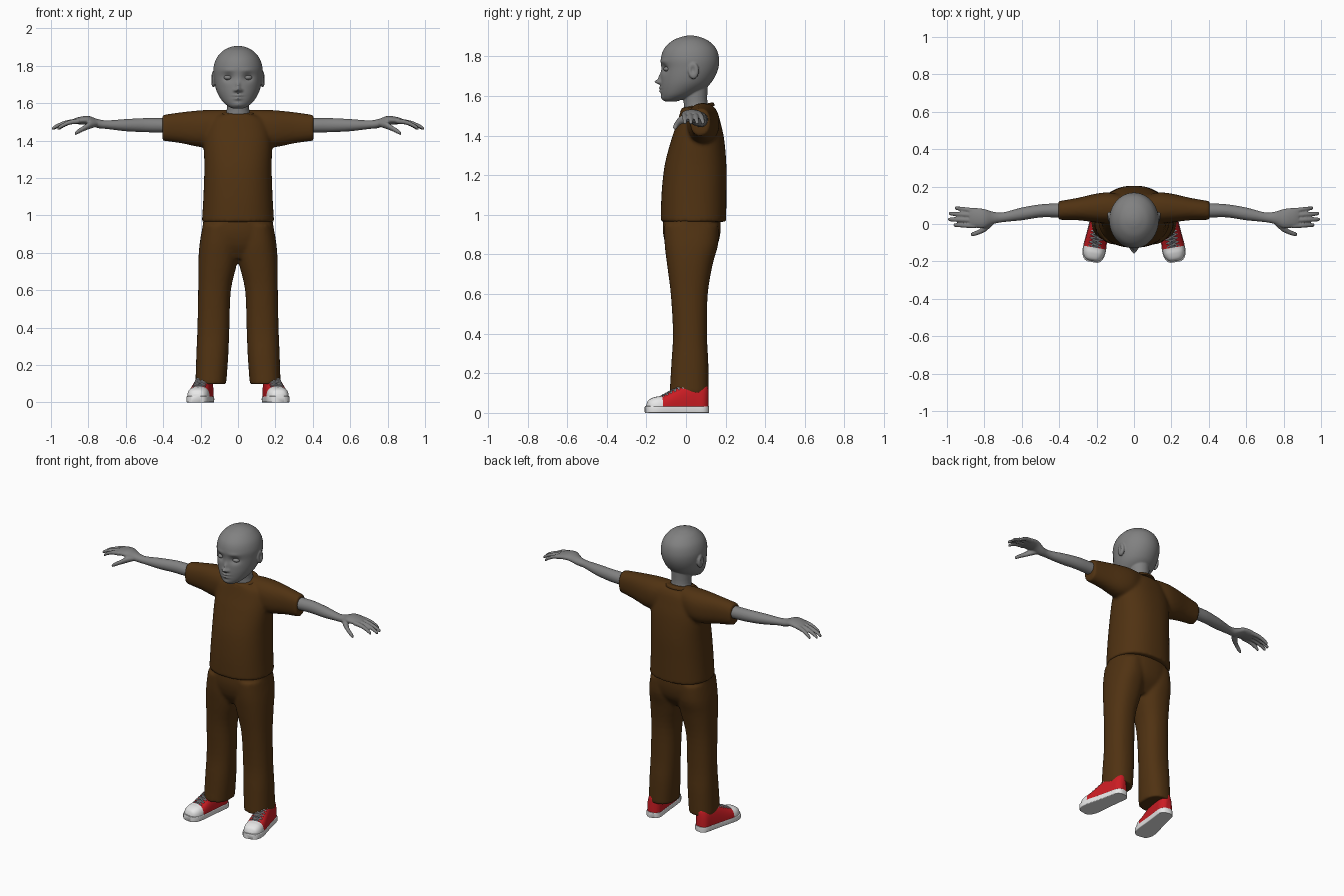
import bpy, bmesh, math
from mathutils import Matrix, Vector

cube = bpy.data.objects.get("Cube")
if cube:
    bpy.data.objects.remove(cube)


def material(name, rgb):
    m = bpy.data.materials.new(name)
    m.use_nodes = True
    m.diffuse_color = (*rgb, 1)
    bsdf = next(n for n in m.node_tree.nodes if n.type == 'BSDF_PRINCIPLED')
    bsdf.inputs["Base Color"].default_value = (*rgb, 1)
    bsdf.inputs["Roughness"].default_value = 0.8
    return m


SKIN = material("grey skin", (0.22, 0.22, 0.22))
CLOTH = material("brown cloth", (0.08, 0.032, 0.006))
RED = material("red canvas", (0.6, 0.012, 0.017))
WHITE = material("white rubber", (0.8, 0.8, 0.8))
DARK = material("dark grey tongue", (0.09, 0.09, 0.1))
LACE = material("pale grey lace", (0.5, 0.5, 0.52))


def resample(rings, steps):
    """Smooth spline through the ring measurements."""
    out = []
    for i in range(len(rings) - 1):
        b, c = rings[i], rings[i + 1]
        a, d = rings[max(i - 1, 0)], rings[min(i + 2, len(rings) - 1)]
        for k in range(steps):
            t = k / steps
            out.append([0.5 * (2 * q + (r - p) * t + (2 * p - 5 * q + 4 * r - s) * t * t
                               + (3 * q - p - 3 * r + s) * t ** 3)
                        for p, q, r, s in zip(a, b, c, d)])
    return out + [list(rings[-1])]


def loft(bm, axis, rings, side=1, power=2.0, n=32, steps=4, tilt=0.0):
    """Skin over rings (position, low a, high a, low b, high b) along one axis."""
    order = {'x': (2, 0, 1), 'y': (0, 2, 1), 'z': (0, 1, 2)}[axis]
    loops = []
    for pos, a0, a1, b0, b1 in resample(rings, steps):
        loop = []
        for k in range(n):
            ang = 2 * math.pi * k / n
            c, s = math.cos(ang), math.sin(ang)
            a = (a0 + a1) / 2 + (a1 - a0) / 2 * math.copysign(abs(c) ** (2 / power), c)
            b = (b0 + b1) / 2 + (b1 - b0) / 2 * math.copysign(abs(s) ** (2 / power), s)
            p = {'x': (pos, a, b), 'y': (a, pos, b), 'z': (a, b, pos + tilt * b)}[axis]
            loop.append(bm.verts.new((p[0] * side, p[1], p[2])))
        loops.append(loop)
    for l0, l1 in zip(loops, loops[1:]):
        for k in range(n):
            bm.faces.new((l0[k], l0[(k + 1) % n], l1[(k + 1) % n], l1[k]))
    bm.faces.new(loops[0])
    bm.faces.new(loops[-1])
    return [v for l in loops for v in l]


def ball(bm, centre, size):
    mat = Matrix.Translation(centre) @ Matrix.Diagonal((*size, 1))
    return bmesh.ops.create_uvsphere(bm, u_segments=32, v_segments=20, radius=1, matrix=mat)["verts"]


def make(name, bm, mats, mirror=False, voxel=0, smooth=4):
    bmesh.ops.recalc_face_normals(bm, faces=bm.faces)
    me = bpy.data.meshes.new(name)
    bm.to_mesh(me)
    bm.free()
    for m in mats:
        me.materials.append(m)
    me.shade_smooth()
    me.set_sharp_from_angle(angle=math.radians(45))
    ob = bpy.data.objects.new(name, me)
    bpy.context.scene.collection.objects.link(ob)
    if voxel:
        r = ob.modifiers.new("blend", 'REMESH')
        r.mode, r.voxel_size, r.use_smooth_shade = 'VOXEL', voxel, True
        s = ob.modifiers.new("soften", 'SMOOTH')
        s.factor, s.iterations = 0.5, smooth
    if mirror:
        ob.modifiers.new("mirror", 'MIRROR').use_clip = False
    return ob


# Head: skull with sculpted face, neck, ears
bm = bmesh.new()
skull = [(1.572, -.03, .03, -.105, -.05), (1.585, -.055, .055, -.118, -.01),
         (1.61, -.083, .083, -.125, .05), (1.65, -.108, .108, -.128, .11),
         (1.69, -.122, .122, -.127, .142), (1.74, -.13, .13, -.125, .163),
         (1.79, -.131, .131, -.127, .167), (1.84, -.115, .115, -.11, .152),
         (1.88, -.08, .08, -.068, .112), (1.9, -.04, .04, -.02, .065), (1.906, -.01, .01, .012, .032)]
# bumps and dents: x, z, width x, width z, depth (negative is forward)
face = [(0, 1.672, .013, .011, -.03), (0, 1.695, .011, .02, -.013), (.016, 1.668, .009, .008, -.011),
        (.052, 1.737, .026, .02, .016), (.05, 1.775, .035, .01, -.004), (0, 1.641, .022, .006, -.011),
        (0, 1.624, .02, .007, -.01), (0, 1.633, .03, .003, .004), (0, 1.592, .025, .012, -.006)]
for v in loft(bm, 'z', skull, n=128, steps=10):
    if v.co.y < -.02:
        x, z = abs(v.co.x), v.co.z
        v.co.y += sum(d * math.exp(-((x - fx) / wx) ** 2 - ((z - fz) / wz) ** 2)
                      for fx, fz, wx, wz, d in face)
loft(bm, 'z', [(1.49, -.1, .1, -.01, .14), (1.53, -.073, .073, -.01, .125),
               (1.57, -.06, .06, -.012, .108), (1.66, -.062, .062, -.02, .11)])
for s in (1, -1):
    for v in ball(bm, (s * .132, .038, 1.728), (.015, .027, .042)):
        near = math.exp(-((v.co.y - .034) / .013) ** 2 - ((v.co.z - 1.732) / .022) ** 2)
        v.co.x -= s * .014 * near if abs(v.co.x) > .132 else 0
make("head", bm, [SKIN], voxel=.0045, smooth=2)

# Eyes and lids
bm = bmesh.new()
ball(bm, (.053, -.093, 1.737), (.023, .021, .0135))
make("eye", bm, [SKIN], mirror=True)

# Arm, palm, fingers
bm = bmesh.new()
loft(bm, 'x', [(.3, .03, .115, 1.44, 1.52), (.42, .035, .11, 1.443, 1.52), (.5, .035, .105, 1.445, 1.52),
               (.6, .02, .088, 1.45, 1.515), (.7, .01, .062, 1.462, 1.508), (.75, .0, .065, 1.467, 1.515),
               (.8, -.022, .08, 1.485, 1.532), (.85, -.02, .086, 1.487, 1.526), (.88, -.012, .08, 1.49, 1.516)])
for y0, y1, tip in ((-.01, -.005, .965), (.02, .025, .995), (.046, .056, .99), (.07, .086, .958)):
    rings = []
    for t, drop, r in ((0, 0, .014), (.45, .008, .0125), (.8, .026, .011), (.97, .04, .0095), (1, .042, .004)):
        y, z = y0 + (y1 - y0) * t, 1.505 - drop
        rings.append((.85 + (tip - .85) * t, y - r, y + r, z - r, z + r))
    loft(bm, 'x', rings, n=16)
loft(bm, 'x', [(.755, -.005, .04, 1.475, 1.505), (.79, -.038, .01, 1.463, 1.503), (.825, -.055, -.026, 1.45, 1.48),
               (.862, -.066, -.043, 1.432, 1.456), (.873, -.06, -.05, 1.43, 1.442)], n=16)
make("arm", bm, [SKIN], mirror=True, voxel=.005, smooth=2)

# Shirt: torso and two short sleeves
bm = bmesh.new()
loft(bm, 'z', [(.965, -.193, .193, -.127, .203), (1.1, -.185, .185, -.124, .204), (1.25, -.18, .18, -.108, .204),
               (1.38, -.182, .182, -.074, .193), (1.46, -.172, .172, -.047, .176), (1.515, -.145, .145, -.03, .16),
               (1.542, -.085, .085, -.022, .142)], power=2.3, n=48)
for s in (1, -1):
    loft(bm, 'x', [(.05, .02, .15, 1.4, 1.565), (.13, .005, .168, 1.37, 1.565), (.2, .008, .163, 1.365, 1.562),
                   (.3, .02, .14, 1.385, 1.552), (.405, .022, .122, 1.4, 1.537)], side=s, power=2.3)
make("shirt", bm, [CLOTH], voxel=.01)

# Collar ring around the neck
bm = bmesh.new()
loops = [(1.525, -.09, .09, -.03, .145), (1.54, -.088, .088, -.022, .14), (1.544, -.078, .078, -.015, .13)]
loft(bm, 'z', loops, tilt=.18, n=48)
make("collar", bm, [CLOTH])

# Trousers: hips and two legs
bm = bmesh.new()
loft(bm, 'z', [(1.0, -.182, .182, -.112, .172), (.92, -.19, .19, -.117, .175), (.84, -.19, .19, -.1, .155),
               (.77, -.13, .13, -.06, .1)], power=2.3, n=48)
for s in (1, -1):
    loft(bm, 'z', [(.95, .005, .188, -.11, .165), (.85, -.004, .205, -.108, .162), (.75, .004, .212, -.096, .135),
                   (.6, .038, .213, -.077, .11), (.4, .046, .217, -.066, .106), (.25, .052, .223, -.074, .113),
                   (.098, .063, .228, -.083, .115)], side=s, power=2.3)
make("trousers", bm, [CLOTH], voxel=.01)

# Shoes, shaped along their own length and turned outward
TURN = Matrix.Translation((.188, 0, 0)) @ Matrix.Rotation(math.radians(10), 4, 'Z')
outline = [(-.207, .026), (-.195, .046), (-.165, .06), (-.12, .062), (-.04, .055), (.04, .05),
           (.085, .047), (.107, .034), (.116, .018)]
bm = bmesh.new()
loft(bm, 'y', [(y, -w, w, -.001, .034) for y, w in outline], power=9, n=48)
for v in bm.verts:
    v.co.z = max(v.co.z, 0)
bm.transform(TURN)
make("shoe_sole", bm, [WHITE], mirror=True)

heights = (.045, .066, .08, .09, .132, .155, .147, .14, .125)
upper = [(y + (.006 if y < 0 else -.003), -w + .003, w - .003, .04 - h, h) for (y, w), h in zip(outline, heights)]
bm = bmesh.new()
loft(bm, 'y', upper, power=2.8, n=64, steps=8)
for v in bm.verts:
    v.co.z = max(v.co.z, .012)
for f in bm.faces:
    c = f.calc_center_median()
    if c.y < -.13:
        f.material_index = 1
    elif c.y < -.01 and abs(c.x) < .02 and c.z > .06:
        f.material_index = 2
bm.transform(TURN)
make("shoe_upper", bm, [RED, WHITE, DARK], mirror=True)

# Crossed laces lying on the upper
fine = resample(upper, 8)


def upper_z(x, y):
    ring = min(fine, key=lambda r: abs(r[0] - y))
    return .02 + (ring[4] - .02) * (1 - min(abs(x) / ring[2], 1) ** 2.8) ** (1 / 2.8)


bm = bmesh.new()
for row in range(6):
    for s in (1, -1):
        rings = []
        for k in range(-4, 5):
            x = k * .0085
            y = -.122 + row * .02 + .011 * (1 + s * k / 4)
            z = upper_z(x, y) + .002
            rings.append((x, y - .0035, y + .0035, z - .0035, z + .0035))
        loft(bm, 'x', rings, n=8, steps=2)
bm.transform(TURN)
make("shoe_laces", bm, [LACE], mirror=True)
